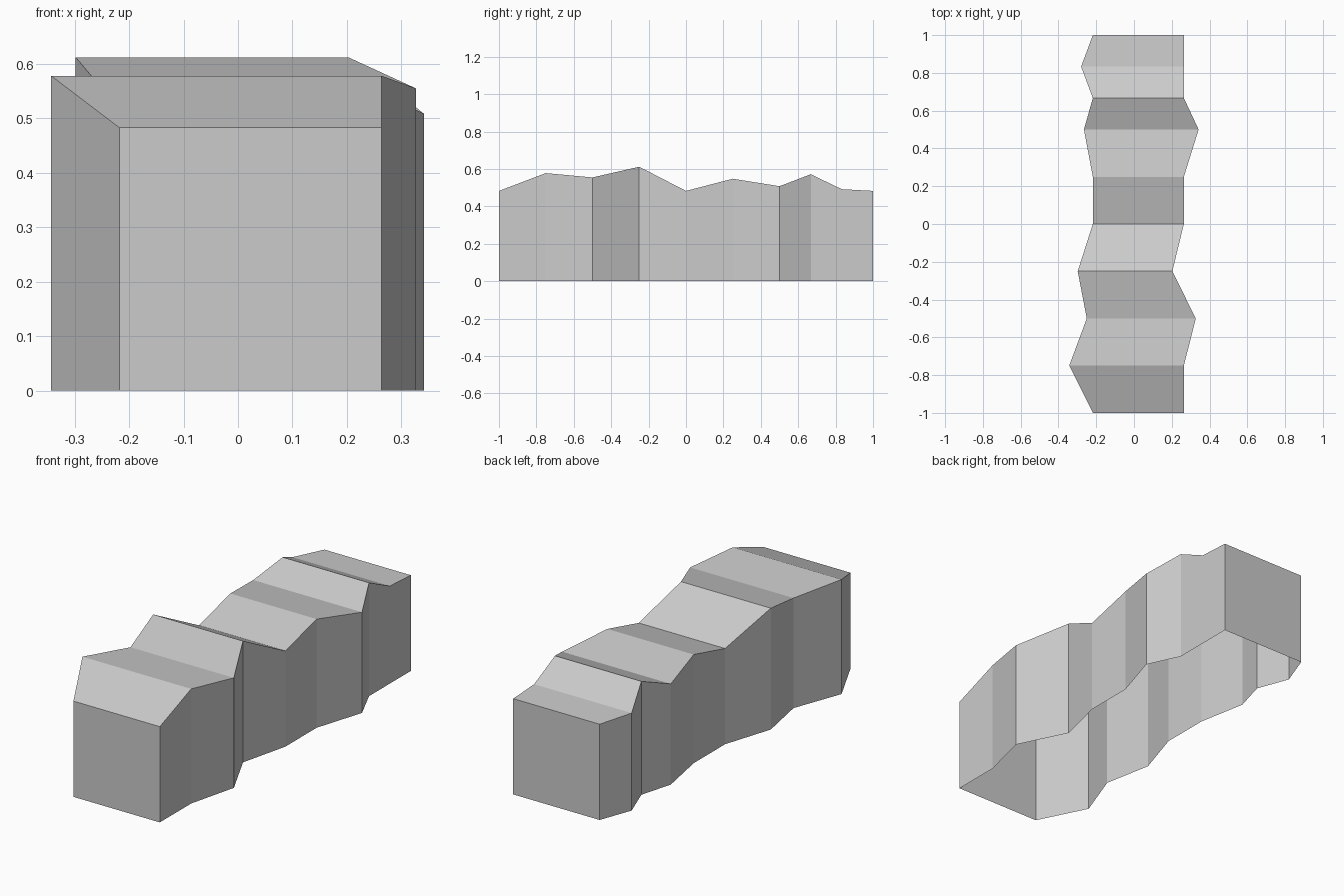
import bpy, bmesh

if "Cube" in bpy.data.objects:
    bpy.data.objects.remove(bpy.data.objects["Cube"])

# One neutral colour
grey = bpy.data.materials.new("plain grey")
grey.diffuse_color = (0.6, 0.6, 0.6, 1)
grey.use_nodes = True
grey.node_tree.nodes["Principled BSDF"].inputs["Base Color"].default_value = grey.diffuse_color

# Cross-section stations: y, left x, right x, top height
stations = [
    (-1.0, -0.218, 0.264, 0.483),
    (-0.75, -0.343, 0.264, 0.578),
    (-0.5, -0.25, 0.327, 0.555),
    (-0.25, -0.298, 0.203, 0.612),
    (0.0, -0.218, 0.264, 0.483),
    (0.25, -0.218, 0.264, 0.548),
    (0.5, -0.265, 0.342, 0.508),
    (0.667, -0.218, 0.264, 0.572),
    (0.833, -0.28, 0.264, 0.492),
    (1.0, -0.218, 0.264, 0.483),
]

# Faceted block: bridge the stations along its length, open underneath
bm = bmesh.new()
rings = [[bm.verts.new(p) for p in ((l, y, 0), (l, y, h), (r, y, h), (r, y, 0))]
         for y, l, r, h in stations]
for a, b in zip(rings, rings[1:]):
    for i in range(3):
        bm.faces.new((a[i], b[i], b[i + 1], a[i + 1]))

# End walls
bm.faces.new(rings[0])
bm.faces.new(rings[-1][::-1])

# Make every wall face outward
for f in bm.faces:
    f.normal_update()
    c = f.calc_center_median()
    outward = c.copy()
    if abs(f.normal.y) > 0.99:
        outward.xyz = (0, c.y, 0)
    elif abs(f.normal.z) > 0.5:
        outward.xyz = (0, 0, 1)
    else:
        outward.xyz = (c.x, 0, 0)
    if f.normal.dot(outward) < 0:
        f.normal_flip()

mesh = bpy.data.meshes.new("rock_wall_block")
bm.to_mesh(mesh)
bm.free()
mesh.materials.append(grey)
block = bpy.data.objects.new("rock_wall_block", mesh)
bpy.context.collection.objects.link(block)
